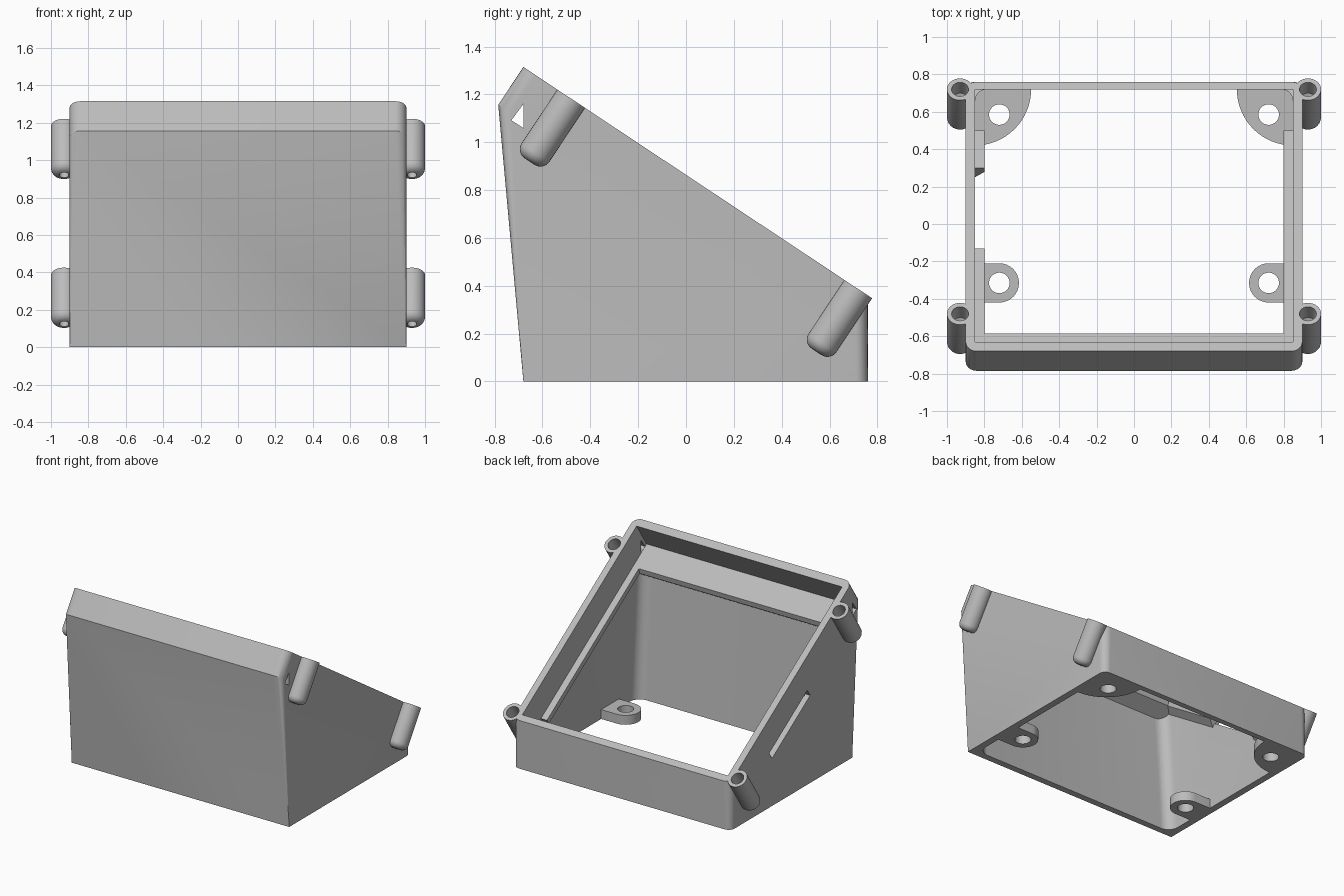
import bpy, bmesh, math
from mathutils import Vector

if "Cube" in bpy.data.objects:
    bpy.data.objects.remove(bpy.data.objects["Cube"], do_unlink=True)

grey = bpy.data.materials.new("light grey plastic")
grey.use_nodes = True
COLOUR = (0.5, 0.5, 0.5, 1)
grey.diffuse_color = COLOUR
grey.node_tree.nodes["Principled BSDF"].inputs["Base Color"].default_value = COLOUR

# Sloped frame: u runs down the slope from the front edge, w is the height above it
EDGE = Vector((0, -0.68, 1.315))
DOWN = Vector((0, 1.44, -0.955)).normalized()
UP = Vector((0, -DOWN.z, DOWN.y))
LENGTH = 1.44 / DOWN.y
SHELF = -0.215


def tilt(x, u, w):
    return EDGE + DOWN * u + UP * w + Vector((x, 0, 0))


def u_at(y):
    return (y - EDGE.y) / DOWN.y


def shelf_z(y):
    return tilt(0, u_at(y), 0).z + SHELF / UP.z


def finish(name, bm):
    bmesh.ops.recalc_face_normals(bm, faces=bm.faces)
    mesh = bpy.data.meshes.new(name)
    bm.to_mesh(mesh)
    bm.free()
    mesh.materials.append(grey)
    obj = bpy.data.objects.new(name, mesh)
    bpy.context.collection.objects.link(obj)
    return obj


def activate(obj):
    bpy.ops.object.select_all(action='DESELECT')
    obj.select_set(True)
    bpy.context.view_layer.objects.active = obj


def smooth(obj):
    activate(obj)
    bpy.ops.object.shade_smooth_by_angle(angle=math.radians(30))


def hull(name, points):
    bm = bmesh.new()
    verts = [bm.verts.new(p) for p in points]
    res = bmesh.ops.convex_hull(bm, input=verts)
    spare = {v for v in res["geom_interior"] + res["geom_unused"]
             if isinstance(v, bmesh.types.BMVert)}
    bmesh.ops.delete(bm, geom=list(spare), context='VERTS')
    bmesh.ops.dissolve_limit(bm, angle_limit=0.005, verts=bm.verts, edges=bm.edges)
    return finish(name, bm)


def prism(name, start, end):
    """Join two matching outlines into a solid."""
    bm = bmesh.new()
    a = [bm.verts.new(p) for p in start]
    b = [bm.verts.new(p) for p in end]
    bm.faces.new(a)
    bm.faces.new(b[::-1])
    for i in range(len(a)):
        j = (i + 1) % len(a)
        bm.faces.new((a[i], a[j], b[j], b[i]))
    return finish(name, bm)


def across(name, yz, x0, x1):
    return prism(name, [(x0, y, z) for y, z in yz], [(x1, y, z) for y, z in yz])


def rounded(half, lo, hi, r_lo, r_hi, steps=8):
    """Outline of a rectangle with its own corner radius at each end."""
    pts = []
    for cx, cy, r, a0 in ((half - r_hi, hi - r_hi, r_hi, 0), (r_hi - half, hi - r_hi, r_hi, 90),
                          (r_lo - half, lo + r_lo, r_lo, 180), (half - r_lo, lo + r_lo, r_lo, 270)):
        for i in range(steps + 1):
            a = math.radians(a0 + 90 * i / steps)
            pts.append((cx + r * math.cos(a), cy + r * math.sin(a)))
    return pts


def cut(obj, cutter):
    mod = obj.modifiers.new("cut", 'BOOLEAN')
    mod.operation = 'DIFFERENCE'
    mod.solver = 'EXACT'
    mod.object = cutter
    activate(obj)
    bpy.ops.object.modifier_apply(modifier=mod.name)
    bpy.data.objects.remove(cutter, do_unlink=True)


def circle(r, n=32):
    return [(r * math.cos(2 * math.pi * i / n), r * math.sin(2 * math.pi * i / n)) for i in range(n)]


# Case: rounded sloping collar blended down to a square foot
rim = rounded(0.9, 0, LENGTH, 0.06, 0.06)
foot = rounded(0.9, -0.68, 0.76, 0.001, 0.05)
case = hull("case", [tilt(x, u, w) for x, u in rim for w in (0, -0.19)]
            + [(x, y, 0) for x, y in foot])

# Hollow inside, open at the bottom, and the panel recess above it
base = rounded(0.849, -0.63, 0.719, 0.08, 0.06)
top = rounded(0.849, -0.715, 0.719, 0.08, 0.06)
cut(case, hull("cavity_cutter", [(x, y, -0.02) for x, y in base]
               + [(x, y, shelf_z(y) + 0.01) for x, y in top]))
recess = [tilt(0, 0.06, 0.05).yz, tilt(0, 0.06, SHELF).yz, (0.72, shelf_z(0.72)), (0.72, 0.6)]
cut(case, across("recess_cutter", recess, -0.85, 0.85))

# Small triangular side openings and the card slot
cut(case, across("vent_cutter", [(-0.73, 1.092), (-0.68, 1.16), (-0.68, 1.06)], -1, 1))
slot = [tilt(0, u, w).yz for u, w in ((0.78, SHELF), (1.32, SHELF), (1.32, -0.275), (0.78, -0.275))]
cut(case, across("slot_cutter", slot, -1, -0.83))

# Seats where the screw posts run into the case
POSTS = [(side * 0.93, u_at(y)) for side in (-1, 1) for y in (-0.48, 0.72)]
for px, pu in POSTS:
    ring = circle(0.06)
    cut(case, prism("seat_cutter", [tilt(px + a, pu + b, 0.05) for a, b in ring],
                    [tilt(px + a, pu + b, -0.16) for a, b in ring]))
smooth(case)

# Shelf that carries the panel
front = [(-0.745, shelf_z(-0.745)), (-0.585, shelf_z(-0.585)),
         (-0.595, shelf_z(-0.585) - 0.04), (-0.72, 0.88)]
across("front_shelf", front, -0.86, 0.86)


def side_shelf(name, side, y0, y1):
    section = [(0.8, 0), (0.86, 0), (0.86, -0.09), (0.85, -0.09), (0.8, -0.04)]
    ends = [[tilt(side * x, u_at(y), SHELF + w) for x, w in section] for y in (y0, y1)]
    # positions are given on the shelf itself, so shift along the slope
    shift = DOWN * (-SHELF * UP.y / DOWN.y)
    prism(name, *[[p + shift for p in e] for e in ends])


side_shelf("left_shelf", 1, -0.62, 0.5)
side_shelf("right_shelf_front", -1, -0.62, -0.13)
side_shelf("right_shelf_back", -1, 0.3, 0.5)

# Screw posts: lathed sleeve with rounded lower end and stepped bore
profile = [(0.045, 0), (0.07, 0)]
for i in range(7):
    a = math.radians(15 * i)
    profile.append((0.025 + 0.045 * math.cos(a), -0.27 - 0.045 * math.sin(a)))
profile += [(0.025, -0.12), (0.042, -0.1)]
for k, (px, pu) in enumerate(POSTS):
    bm = bmesh.new()
    rows = [[bm.verts.new(tilt(px + a, pu + b, w)) for a, b in circle(r)] for r, w in profile]
    for i, row in enumerate(rows):
        nxt = rows[(i + 1) % len(rows)]
        for j in range(len(row)):
            m = (j + 1) % len(row)
            bm.faces.new((row[j], row[m], nxt[m], nxt[j]))
    smooth(finish("screw_post_%d" % (k + 1), bm))

# Floor tabs with screw holes
for side, word in ((1, "left"), (-1, "right")):
    quarter = [(0.855, 0.725)]
    tongue = [(0.855, -0.42), (0.855, -0.21)]
    for i in range(17):
        a = math.radians(180 + 90 * i / 16)
        quarter.append((0.85 + 0.3 * math.cos(a), 0.72 + 0.3 * math.sin(a)))
        b = math.radians(90 + 180 * i / 16)
        tongue.append((0.72 + 0.105 * math.cos(b), -0.315 + 0.105 * math.sin(b)))
    for name, outline, hy in (("back", quarter, 0.585), ("front", tongue, -0.315)):
        tab = prism("%s_%s_tab" % (name, word), [(side * x, y, 0) for x, y in outline],
                    [(side * x, y, 0.07) for x, y in outline])
        hole = circle(0.055)
        cut(tab, prism("hole_cutter", [(side * 0.72 + a, hy + b, -0.1) for a, b in hole],
                       [(side * 0.72 + a, hy + b, 0.2) for a, b in hole]))
        smooth(tab)
